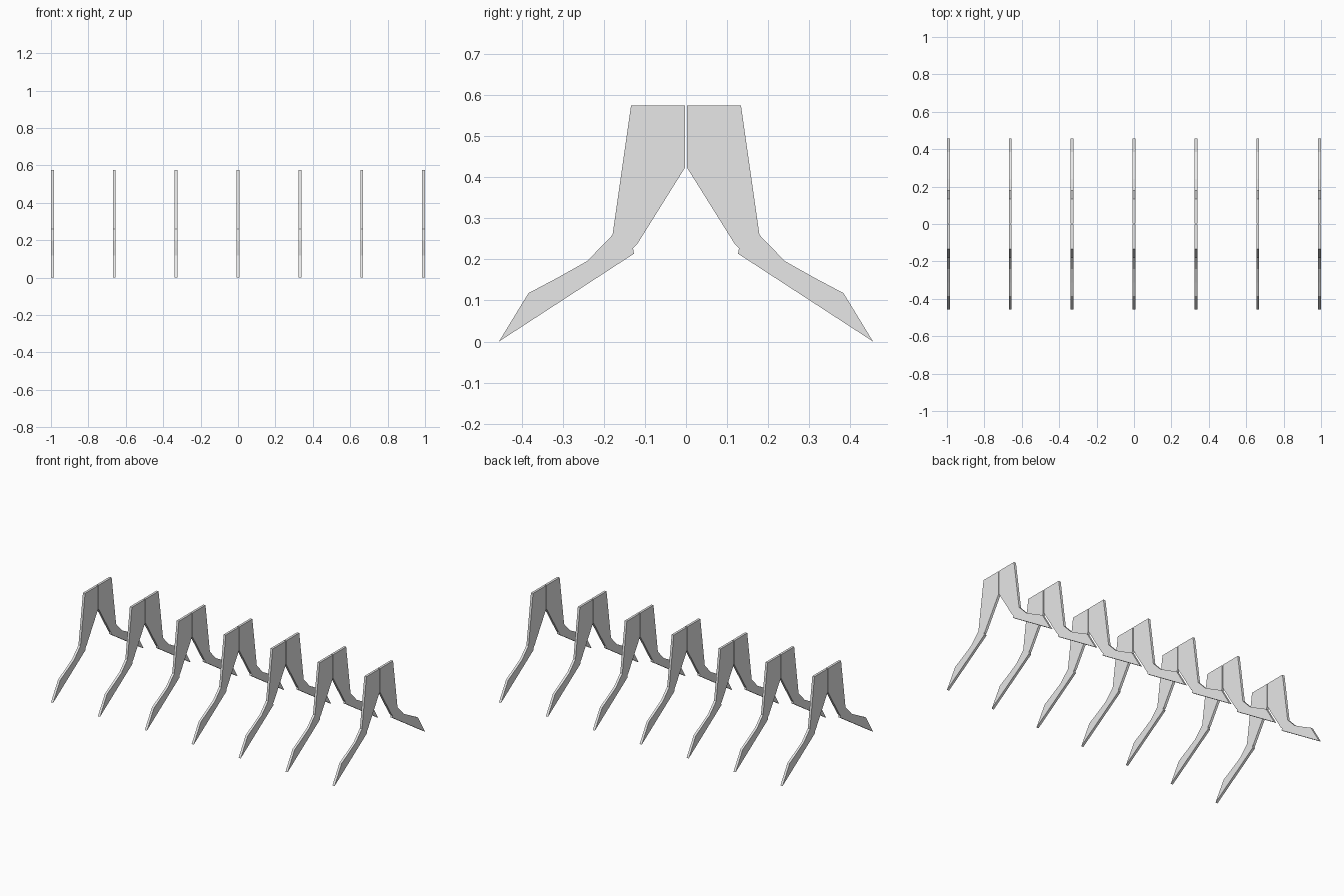
import bpy
import bmesh
from mathutils import Vector

cube = bpy.data.objects.get("Cube")
if cube:
    bpy.data.objects.remove(cube, do_unlink=True)

THICKNESS = 0.015
RIB_COUNT = 7
SPACING = (2 - THICKNESS) / (RIB_COUNT - 1)

# Half-frame outline as (y, z), from the inner top corner out to the foot and back
PROFILE = [
    (0.003, 0.575), (0.134, 0.575), (0.179, 0.26), (0.241, 0.196),
    (0.314, 0.155), (0.384, 0.118), (0.456, 0.0), (0.127, 0.214),
    (0.129, 0.227), (0.12, 0.236), (0.003, 0.423),
]

grey = bpy.data.materials.new("light_grey")
grey.use_nodes = True
colour = (0.8, 0.8, 0.8, 1)
grey.diffuse_color = colour
grey.node_tree.nodes["Principled BSDF"].inputs["Base Color"].default_value = colour


def half_frame_mesh():
    """Flat plate cut to the outline, centred on x = 0."""
    bm = bmesh.new()
    face = bm.faces.new([bm.verts.new((-THICKNESS / 2, y, z)) for y, z in PROFILE])
    grown = bmesh.ops.extrude_face_region(bm, geom=[face], use_keep_orig=True)
    moved = [v for v in grown["geom"] if isinstance(v, bmesh.types.BMVert)]
    bmesh.ops.translate(bm, verts=moved, vec=Vector((THICKNESS, 0, 0)))
    bmesh.ops.recalc_face_normals(bm, faces=bm.faces)
    mesh = bpy.data.meshes.new("half_frame")
    bm.to_mesh(mesh)
    bm.free()
    mesh.materials.append(grey)
    return mesh


# Row of frames, each mirrored front to back with a narrow gap in the middle
mesh = half_frame_mesh()
for i in range(RIB_COUNT):
    frame = bpy.data.objects.new(f"frame_{i + 1}", mesh)
    frame.location.x = (i - (RIB_COUNT - 1) / 2) * SPACING
    bpy.context.collection.objects.link(frame)
    mirror = frame.modifiers.new("front_half", "MIRROR")
    mirror.use_axis = (False, True, False)
    mirror.use_mirror_merge = False
